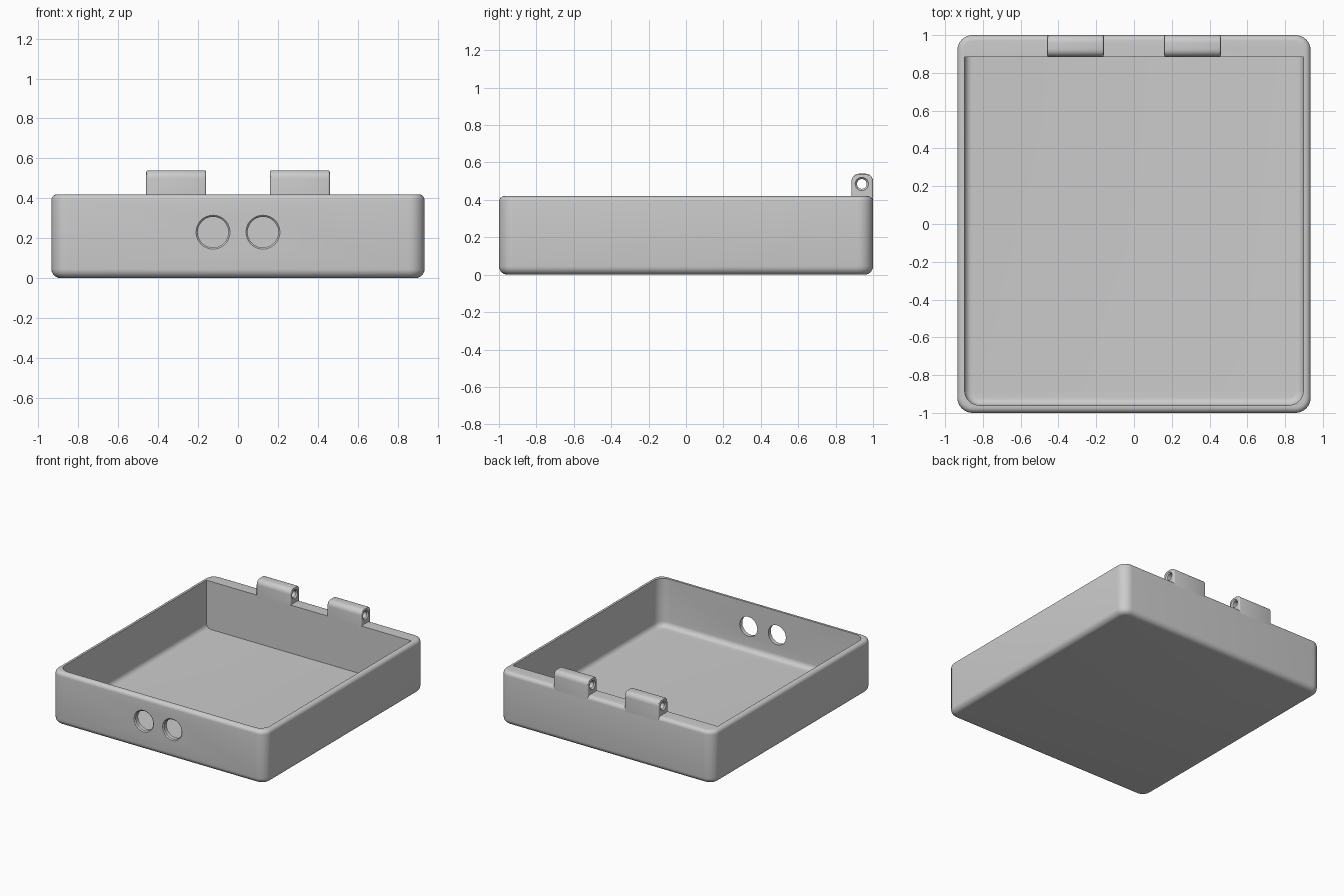
import bpy, bmesh, math
from mathutils import Matrix, Vector

cube = bpy.data.objects.get("Cube")
if cube:
    bpy.data.objects.remove(cube, do_unlink=True)

grey = bpy.data.materials.new("light grey plastic")
grey.use_nodes = True
grey.diffuse_color = (0.6, 0.6, 0.6, 1)
grey.node_tree.nodes["Principled BSDF"].inputs["Base Color"].default_value = (0.6, 0.6, 0.6, 1)


def make_object(name, bm):
    bmesh.ops.recalc_face_normals(bm, faces=bm.faces)
    mesh = bpy.data.meshes.new(name)
    bm.to_mesh(mesh)
    bm.free()
    mesh.materials.append(grey)
    obj = bpy.data.objects.new(name, mesh)
    bpy.context.collection.objects.link(obj)
    return obj


def box(lo, hi):
    bm = bmesh.new()
    lo, hi = Vector(lo), Vector(hi)
    bmesh.ops.create_cube(bm, size=1)
    for v in bm.verts:
        v.co = (lo + hi) / 2 + v.co * (hi - lo)
    return bm


def round_edges(bm, rule, radius, segments=6):
    """Bevel every edge whose two end points satisfy the rule."""
    edges = [e for e in bm.edges if rule(e.verts[0].co, e.verts[1].co)]
    bmesh.ops.bevel(bm, geom=edges, offset=radius, offset_type='OFFSET', segments=segments,
                    profile=0.5, affect='EDGES', clamp_overlap=True)


def lathe(profile, matrix, sides=48):
    """Closed solid of (radius, height) rings about z, moved by matrix."""
    bm = bmesh.new()
    rings = [[bm.verts.new((r * math.cos(math.tau * i / sides),
                            r * math.sin(math.tau * i / sides), h))
              for i in range(sides)] for r, h in profile]
    for a, b in zip(rings, rings[1:]):
        for i in range(sides):
            j = (i + 1) % sides
            bm.faces.new((a[i], a[j], b[j], b[i]))
    bm.faces.new(rings[0])
    bm.faces.new(rings[-1])
    bm.transform(matrix)
    return bm


def cut(obj, bm):
    cutter = make_object("cutter", bm)
    cutter.hide_render = True
    mod = obj.modifiers.new("cut", 'BOOLEAN')
    mod.operation = 'DIFFERENCE'
    mod.solver = 'EXACT'
    mod.object = cutter
    bpy.context.view_layer.objects.active = obj
    bpy.ops.object.modifier_apply(modifier=mod.name)
    bpy.data.objects.remove(cutter, do_unlink=True)


def smooth(obj):
    bpy.ops.object.select_all(action='DESELECT')
    obj.select_set(True)
    bpy.context.view_layer.objects.active = obj
    bpy.ops.object.shade_smooth_by_angle(angle=math.radians(30))


def near(a, b):
    return abs(a - b) < 1e-4


def upright(p, q):
    return near(p.x, q.x) and near(p.y, q.y)


# Case: rounded tray body
WIDE, TALL, FLOOR, BACK = 0.935, 0.42, 0.04, 0.885
bm = box((-WIDE, -1, 0), (WIDE, 1, TALL))
round_edges(bm, upright, 0.08, 8)
round_edges(bm, lambda p, q: near(p.z, 0) and near(q.z, 0), 0.045)
round_edges(bm, lambda p, q: near(p.z, TALL) and near(q.z, TALL), 0.03)
case = make_object("case", bm)

# Cavity: rounded at the front, square against the thick back wall
bm = box((-0.897, -0.96, FLOOR), (0.897, BACK, 1))
round_edges(bm, lambda p, q: upright(p, q) and p.y < 0, 0.08, 8)
round_edges(bm, lambda p, q: near(p.z, FLOOR) and near(q.z, FLOOR)
            and not (near(p.y, BACK) and near(q.y, BACK)), 0.04)
cut(case, bm)

# Pair of chamfered round openings in the front wall
for x in (-0.125, 0.125):
    place = Matrix.Translation((x, -1, 0.23)) @ Matrix.Rotation(math.radians(-90), 4, 'X')
    cut(case, lathe([(0.095, -0.01), (0.077, 0.008), (0.077, 0.1)], place))
smooth(case)

# Hinge knuckles on the back wall, each with a countersunk pin bore
HALF, TOP = 0.15, 0.54
for name, x in (("right_hinge_knuckle", -0.31), ("left_hinge_knuckle", 0.31)):
    ends = (x - HALF, x + HALF)
    bm = box((ends[0], BACK, 0.385), (ends[1], 1, TOP))
    round_edges(bm, lambda p, q: near(p.z, TOP) and near(q.z, TOP) and near(p.y, q.y), 0.04)
    round_edges(bm, lambda p, q: near(p.x, q.x) and min(abs(p.x - e) for e in ends) < 1e-4
                and max(p.z, q.z) > 0.4, 0.009, 3)
    knuckle = make_object(name, bm)
    place = Matrix.Translation((x, 0.94, 0.485)) @ Matrix.Rotation(math.radians(90), 4, 'Y')
    cut(knuckle, lathe([(0.045, -HALF - 0.01), (0.026, -HALF + 0.01),
                        (0.026, HALF - 0.01), (0.045, HALF + 0.01)], place, 32))
    smooth(knuckle)
